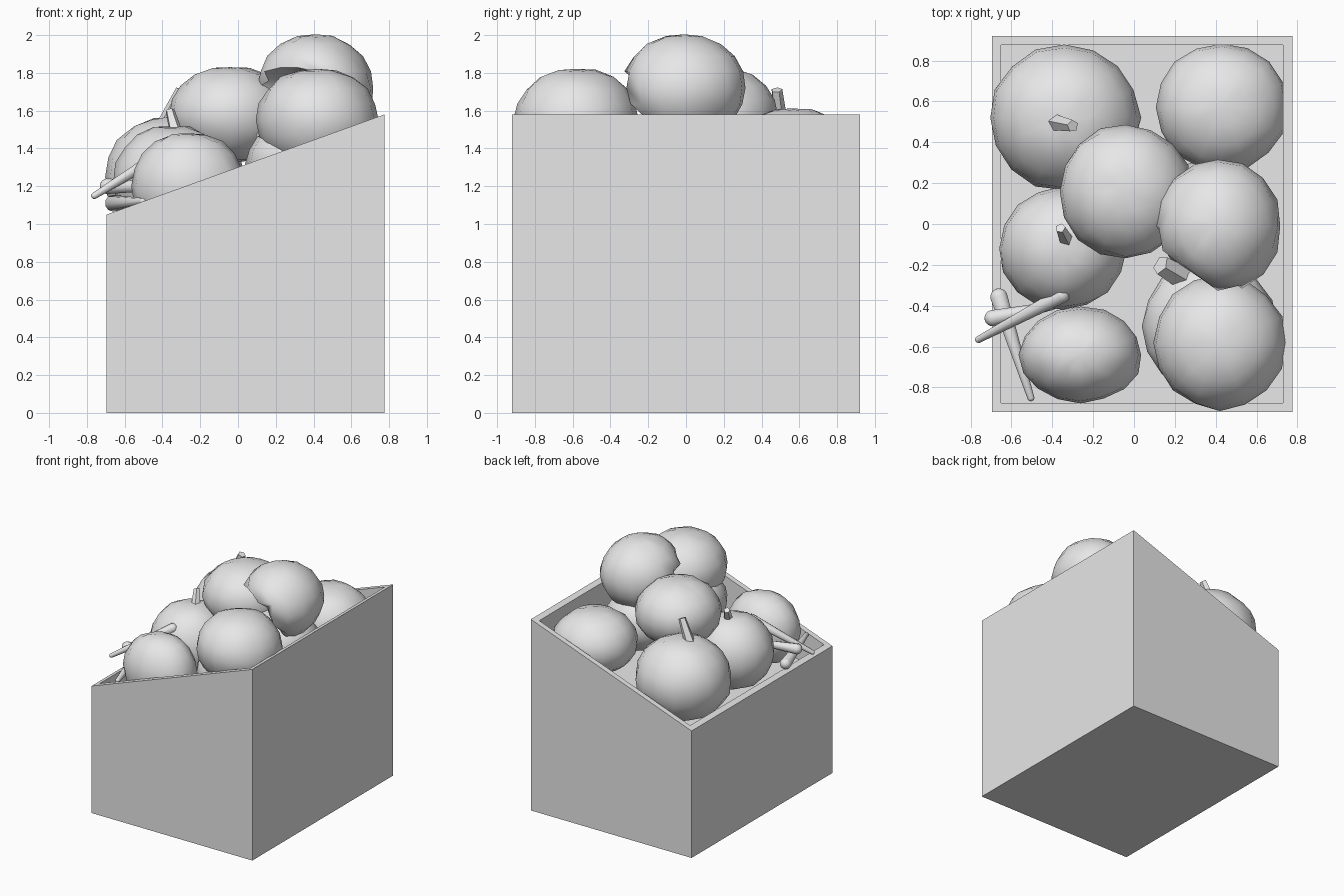
import bpy, bmesh, math, random
from mathutils import Vector

random.seed(4)
if "Cube" in bpy.data.objects:
    bpy.data.objects.remove(bpy.data.objects["Cube"], do_unlink=True)

grey = bpy.data.materials.new("plain grey")
grey.use_nodes = True
GREY = (0.8, 0.8, 0.8, 1)
grey.diffuse_color = GREY
grey.node_tree.nodes["Principled BSDF"].inputs["Base Color"].default_value = GREY


def finish(name, bm, smooth=None):
    bmesh.ops.recalc_face_normals(bm, faces=bm.faces[:])
    mesh = bpy.data.meshes.new(name)
    bm.to_mesh(mesh)
    bm.free()
    mesh.materials.append(grey)
    ob = bpy.data.objects.new(name, mesh)
    bpy.context.collection.objects.link(ob)
    if smooth:
        bpy.ops.object.select_all(action='DESELECT')
        ob.select_set(True)
        bpy.context.view_layer.objects.active = ob
        bpy.ops.object.shade_smooth_by_angle(angle=math.radians(smooth))
    return ob


def rim_height(x):
    return 1.05 + (x + 0.695) * 0.53 / 1.47


# Crate: slanted box, top face inset for the rim and sunk for the hollow
def crate():
    bm = bmesh.new()
    bmesh.ops.create_cube(bm, size=1)
    for v in bm.verts:
        top = v.co.z > 0
        v.co.x = 0.04 + v.co.x * 1.47
        v.co.y *= 1.84
        v.co.z = rim_height(v.co.x) if top else 0
    top = max(bm.faces, key=lambda f: f.calc_center_median().z)
    inner = bmesh.ops.extrude_discrete_faces(bm, faces=[top])["faces"][0]
    rim = list(inner.verts)
    for v in rim:
        v.co.x = 0.04 + math.copysign(0.69, v.co.x - 0.04)
        v.co.y = math.copysign(0.875, v.co.y)
        v.co.z = rim_height(v.co.x)
    floor = bmesh.ops.extrude_discrete_faces(bm, faces=[inner])["faces"][0]
    for v in floor.verts:
        v.co.z -= 0.27
    finish("crate", bm)


# Rounded vegetable: squashed ball with a dimpled crown and slight lumps
def gourd(name, centre, radii, dent=None, lump=0.02):
    bm = bmesh.new()
    bmesh.ops.create_uvsphere(bm, u_segments=16, v_segments=10, radius=1)
    d = Vector(dent).normalized() if dent else None
    for v in bm.verts:
        n = v.co.normalized()
        p = n * (1 + random.uniform(-lump, lump))
        if d:
            p -= d * max(0, n.dot(d) - 0.6) * 2.2
        else:
            p.z -= math.copysign(0.6 * max(0, abs(n.z) - 0.93), n.z)
        v.co = [c + r * q for c, r, q in zip(centre, radii, p)]
    finish(name, bm, 60)


# Tapered round-ended stick between two points
def stick(name, a, b, ra, rb, sides=10, rings=8):
    bm = bmesh.new()
    bmesh.ops.create_uvsphere(bm, u_segments=sides, v_segments=rings + 1, radius=1)
    a, b = Vector(a), Vector(b)
    turn = (b - a).to_track_quat('Z', 'Y')
    for v in bm.verts:
        end, r = (b, rb) if v.co.z > 0 else (a, ra)
        v.co = end + turn @ (v.co * r)
    finish(name, bm, 50)


# Flat-ended stem
def stem(name, a, b, ra, rb):
    bm = bmesh.new()
    a, b = Vector(a), Vector(b)
    bmesh.ops.create_cone(bm, cap_ends=True, segments=5, radius1=ra, radius2=rb,
                          depth=(b - a).length)
    turn = (b - a).to_track_quat('Z', 'Y')
    for v in bm.verts:
        v.co = (a + b) / 2 + turn @ v.co
    finish(name, bm, 30)


crate()

gourd("back_low_pumpkin", (-0.34, 0.52, 1.25), (0.37, 0.36, 0.33))
gourd("middle_low_pumpkin", (-0.35, -0.12, 1.23), (0.31, 0.3, 0.3))
gourd("front_low_pumpkin", (-0.26, -0.64, 1.2), (0.3, 0.235, 0.29))
gourd("centre_pumpkin", (-0.04, 0.16, 1.58), (0.325, 0.33, 0.26))
gourd("front_high_pumpkin", (0.42, -0.58, 1.55), (0.325, 0.33, 0.28))
gourd("front_under_pumpkin", (0.37, -0.5, 1.32), (0.33, 0.33, 0.24))
gourd("back_high_pumpkin", (0.43, 0.57, 1.37), (0.325, 0.315, 0.25))
gourd("under_pumpkin", (0.38, 0.03, 1.36), (0.28, 0.29, 0.24))
gourd("dented_pumpkin", (0.41, -0.01, 1.72), (0.31, 0.33, 0.285),
      dent=(-0.5, -0.75, -0.5))

stem("back_low_stem", (-0.4, 0.5, 1.5), (-0.3, 0.48, 1.71), 0.045, 0.03)
stem("middle_low_stem", (-0.32, -0.1, 1.45), (-0.36, -0.02, 1.6), 0.04, 0.025)
stem("front_under_stem", (0.25, -0.27, 1.4), (0.13, -0.2, 1.5), 0.06, 0.05)

stick("upper_carrot", (-0.355, -0.35, 1.4), (-0.76, -0.565, 1.15), 0.04, 0.018)
stick("long_carrot", (-0.66, -0.36, 1.11), (-0.505, -0.85, 1.12), 0.045, 0.018)
stick("short_carrot", (-0.69, -0.46, 1.2), (-0.4, -0.4, 1.2), 0.042, 0.022)
